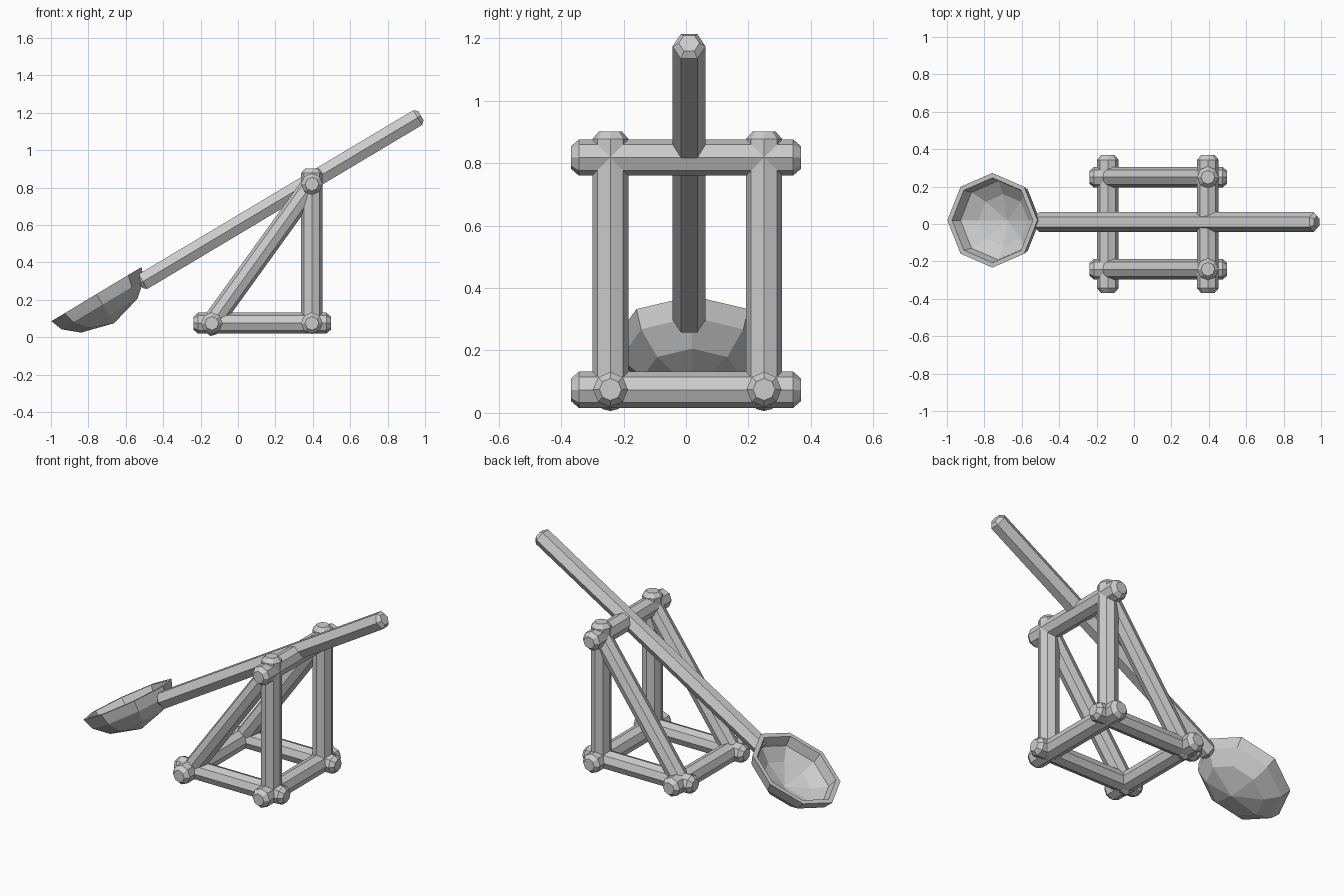
import bpy, bmesh, math
from mathutils import Vector

if "Cube" in bpy.data.objects:
    bpy.data.objects.remove(bpy.data.objects["Cube"])


def finish(name, bm):
    bmesh.ops.recalc_face_normals(bm, faces=bm.faces)
    me = bpy.data.meshes.new(name)
    bm.to_mesh(me)
    bm.free()
    ob = bpy.data.objects.new(name, me)
    bpy.context.collection.objects.link(ob)
    return ob


def bridge(bm, rings):
    for a, b in zip(rings, rings[1:]):
        n = max(len(a), len(b))
        for i in range(n):
            j = (i + 1) % n
            if len(a) == 1:
                bm.faces.new((a[0], b[i], b[j]))
            elif len(b) == 1:
                bm.faces.new((a[i], b[0], a[j]))
            else:
                bm.faces.new((a[i], b[i], b[j], a[j]))


def beam(name, p, q, r=0.058, sides=8, chamfer=0.025):
    """Straight log with bevelled ends from p to q."""
    p, q = Vector(p), Vector(q)
    d = (q - p).normalized()
    e1 = Vector((1, 0, 0)) if abs(d.y) > 0.9 else Vector((0, 1, 0))
    e2 = d.cross(e1)
    bm = bmesh.new()
    rings = []
    for c, s in ((p, 0.63), (p + d * chamfer, 1), (q - d * chamfer, 1), (q, 0.63)):
        rings.append([bm.verts.new(c + r * s * (math.cos(a) * e1 + math.sin(a) * e2))
                      for a in (2 * math.pi * i / sides for i in range(sides))])
    bridge(bm, rings)
    bm.faces.new(rings[0])
    bm.faces.new(rings[-1])
    return finish(name, bm)


# Side frames: base rail, upright and diagonal brace on each side
low, top = Vector((-0.14, 0, 0.075)), Vector((0.395, 0, 0.818))
slope = (top - low).normalized()
for side, y in (("near", -0.242), ("far", 0.25)):
    off = Vector((0, y, 0))
    beam(side + "_base_rail", (-0.238, y, 0.075), (0.497, y, 0.075), 0.056)
    beam(side + "_upright", (0.395, y, 0.025), (0.395, y, 0.902))
    beam(side + "_brace", low + off - slope * 0.06, top + off + slope * 0.045, 0.055)

# Cross bars joining the two frames
for name, x, z in (("rear_cross_bar", -0.14, 0.074),
                   ("front_cross_bar", 0.395, 0.074),
                   ("pivot_bar", 0.395, 0.818)):
    beam(name, (x, -0.368, z), (x, 0.368, z))

# Throwing arm
beam("throwing_arm", (-0.525, 0.01, 0.287), (0.978, 0.01, 1.184), 0.053, 6, 0.02)

# Scoop: eight-sided bowl with a thin rim, outside then inside profile
profile = [(0, -0.182), (0.176, -0.134), (0.257, -0.065), (0.281, 0),
           (0.252, 0), (0.235, -0.06), (0.155, -0.112), (0, -0.155)]
bm = bmesh.new()
rings = []
for r, z in profile:
    n = 8 if r else 1
    rings.append([bm.verts.new((r * math.cos(i * math.pi / 4),
                                0.9 * r * math.sin(i * math.pi / 4), z)) for i in range(n)])
bridge(bm, rings)
scoop = finish("scoop", bm)
scoop.location = (-0.757, 0.02, 0.23)
scoop.rotation_euler = (0, -math.radians(31), 0)
